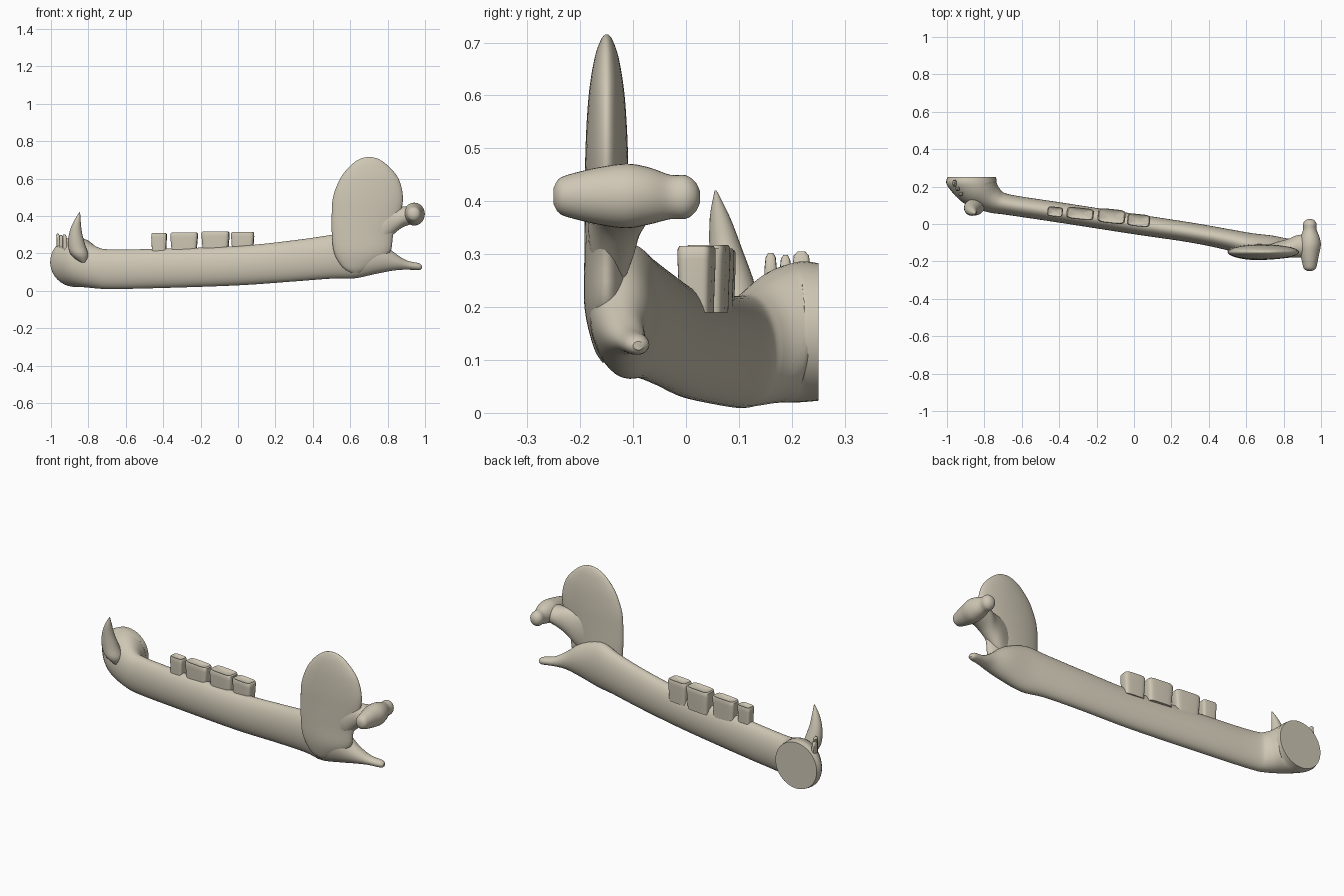
import bpy, bmesh, math
from mathutils import Vector

bone = bpy.data.materials.new("bone")
bone.diffuse_color = (0.62, 0.57, 0.46, 1)


def ring(x, y, z, yaw, hw, hh):
    """Upright cross-section whose normal points along yaw (degrees)."""
    a = math.radians(yaw)
    return [Vector((x, y, z)), Vector((-math.sin(a), math.cos(a), 0)) * hw, Vector((0, 0, hh))]


def flat(x, y, z, hx, hy, yaw=0):
    """Level cross-section."""
    a = math.radians(yaw)
    return [Vector((x, y, z)), Vector((math.cos(a), math.sin(a), 0)) * hx,
            Vector((-math.sin(a), math.cos(a), 0)) * hy]


def smooth_path(secs, steps):
    """Catmull-Rom interpolation of the sections."""
    out = []
    n = len(secs)
    for i in range(n - 1):
        p = [secs[max(i - 1, 0)], secs[i], secs[i + 1], secs[min(i + 2, n - 1)]]
        for s in range(steps):
            t = s / steps
            out.append([0.5 * (2 * b + (c - a) * t + (2 * a - 5 * b + 4 * c - d) * t * t
                               + (3 * b - a - 3 * c + d) * t ** 3)
                        for a, b, c, d in zip(*p)])
    return out + [secs[-1]]


def loft(name, secs, sides=32, steps=4, power=2.0, angle=40):
    if steps > 1:
        secs = smooth_path(secs, steps)
    bm = bmesh.new()
    rows = []
    for c, u, v in secs:
        row = []
        for k in range(sides):
            a = 2 * math.pi * k / sides
            ca, sa = math.cos(a), math.sin(a)
            row.append(bm.verts.new(c + u * math.copysign(abs(ca) ** (2 / power), ca)
                                    + v * math.copysign(abs(sa) ** (2 / power), sa)))
        rows.append(row)
    for r, q in zip(rows, rows[1:]):
        for k in range(sides):
            j = (k + 1) % sides
            bm.faces.new((r[k], r[j], q[j], q[k]))
    bm.faces.new(rows[0][::-1])
    bm.faces.new(rows[-1])
    bmesh.ops.recalc_face_normals(bm, faces=bm.faces)
    me = bpy.data.meshes.new(name)
    bm.to_mesh(me)
    bm.free()
    me.materials.append(bone)
    ob = bpy.data.objects.new(name, me)
    bpy.context.collection.objects.link(ob)
    bpy.ops.object.select_all(action='DESELECT')
    ob.select_set(True)
    bpy.context.view_layer.objects.active = ob
    bpy.ops.object.shade_smooth_by_angle(angle=math.radians(angle))
    return ob


# jaw body: flat chin joint, long bar, pointed rear process
loft("jaw_body", [
    ring(-0.867, 0.25, 0.153, -90, 0.130, 0.130),
    ring(-0.867, 0.215, 0.153, -86, 0.132, 0.133),
    ring(-0.825, 0.172, 0.145, -55, 0.105, 0.126),
    ring(-0.75, 0.125, 0.122, -30, 0.070, 0.110),
    ring(-0.67, 0.103, 0.115, -12, 0.055, 0.106),
    ring(-0.40, 0.062, 0.120, -9, 0.054, 0.105),
    ring(0.00, 0.000, 0.134, -9, 0.054, 0.105),
    ring(0.30, -0.045, 0.160, -9, 0.053, 0.110),
    ring(0.50, -0.083, 0.182, -9, 0.056, 0.117),
    ring(0.62, -0.112, 0.193, -5, 0.064, 0.127),
    ring(0.74, -0.122, 0.185, 0, 0.060, 0.094),
    ring(0.83, -0.120, 0.158, 5, 0.042, 0.050),
    ring(0.90, -0.105, 0.138, 10, 0.030, 0.025),
    ring(0.965, -0.092, 0.129, 10, 0.023, 0.019),
    ring(0.983, -0.090, 0.127, 10, 0.010, 0.008)], sides=40, steps=5)

# tall rounded plate: height, left, right, half thickness
plate = [(0.095, 0.61, 0.65, 0.008), (0.125, 0.56, 0.71, 0.025), (0.2, 0.515, 0.81, 0.042),
         (0.3, 0.502, 0.83, 0.042), (0.4, 0.501, 0.865, 0.041), (0.5, 0.508, 0.882, 0.040),
         (0.6, 0.546, 0.858, 0.034), (0.67, 0.602, 0.80, 0.023), (0.705, 0.652, 0.75, 0.011),
         (0.715, 0.69, 0.71, 0.003)]
loft("upright_plate", [flat((a + b) / 2, -0.15, z, (b - a) / 2, h) for z, a, b, h in plate], sides=48)

# neck of the hinge, flaring into the plate
loft("hinge_neck", [
    ring(0.70, -0.148, 0.33, 5, 0.030, 0.13),
    ring(0.77, -0.140, 0.345, 5, 0.045, 0.105),
    ring(0.83, -0.130, 0.375, 8, 0.050, 0.075),
    ring(0.88, -0.120, 0.395, 8, 0.060, 0.056),
    ring(0.95, -0.112, 0.408, 8, 0.060, 0.045)])

# cross roller of the hinge
loft("hinge_roller", [
    ring(0.94, -0.250, 0.41, 90, 0.014, 0.016),
    ring(0.94, -0.238, 0.41, 90, 0.032, 0.034),
    ring(0.94, -0.205, 0.41, 90, 0.041, 0.045),
    ring(0.94, -0.160, 0.41, 90, 0.050, 0.055),
    ring(0.942, -0.112, 0.41, 90, 0.057, 0.061),
    ring(0.942, -0.070, 0.41, 90, 0.050, 0.054),
    ring(0.94, -0.030, 0.408, 90, 0.036, 0.042),
    ring(0.94, 0.000, 0.408, 90, 0.036, 0.041),
    ring(0.94, 0.018, 0.408, 90, 0.026, 0.028),
    ring(0.94, 0.026, 0.408, 90, 0.011, 0.012)])

# fang, curving up to a sharp tip
loft("fang", [
    flat(-0.825, 0.105, 0.15, 0.018, 0.030),
    flat(-0.845, 0.093, 0.19, 0.046, 0.045),
    flat(-0.862, 0.088, 0.24, 0.047, 0.043),
    flat(-0.868, 0.075, 0.31, 0.034, 0.031),
    flat(-0.860, 0.064, 0.37, 0.019, 0.019),
    flat(-0.846, 0.056, 0.42, 0.002, 0.002)], sides=20)

# cheek teeth: boxy, with a shallow hollow on top
for i, (x, y, hx, hy, top) in enumerate([
        (-0.422, 0.066, 0.041, 0.026, 0.308), (-0.288, 0.056, 0.073, 0.031, 0.311),
        (-0.120, 0.042, 0.074, 0.038, 0.317), (0.025, 0.020, 0.061, 0.033, 0.315)]):
    shape = [(0.19, 0.90), (0.24, 0.94), (top - 0.025, 1.0), (top - 0.006, 0.99),
             (top, 0.91), (top - 0.004, 0.75), (top - 0.010, 0.35)]
    loft("cheek_tooth_%d" % (i + 1), [flat(x, y, z, hx * s, hy * s, -6) for z, s in shape],
         steps=1, power=5)

# small front teeth
for i, (x, y, hx, hy, top) in enumerate([
        (-0.925, 0.160, 0.012, 0.012, 0.302), (-0.943, 0.188, 0.011, 0.011, 0.298),
        (-0.960, 0.218, 0.011, 0.018, 0.305)]):
    loft("front_tooth_%d" % (i + 1), [
        flat(x, y, 0.20, hx, hy), flat(x, y, 0.27, hx, hy),
        flat(x - 0.003, y, top - 0.008, hx * 0.8, hy * 0.8),
        flat(x - 0.004, y, top, hx * 0.4, hy * 0.4)], sides=12, steps=1, power=3)
